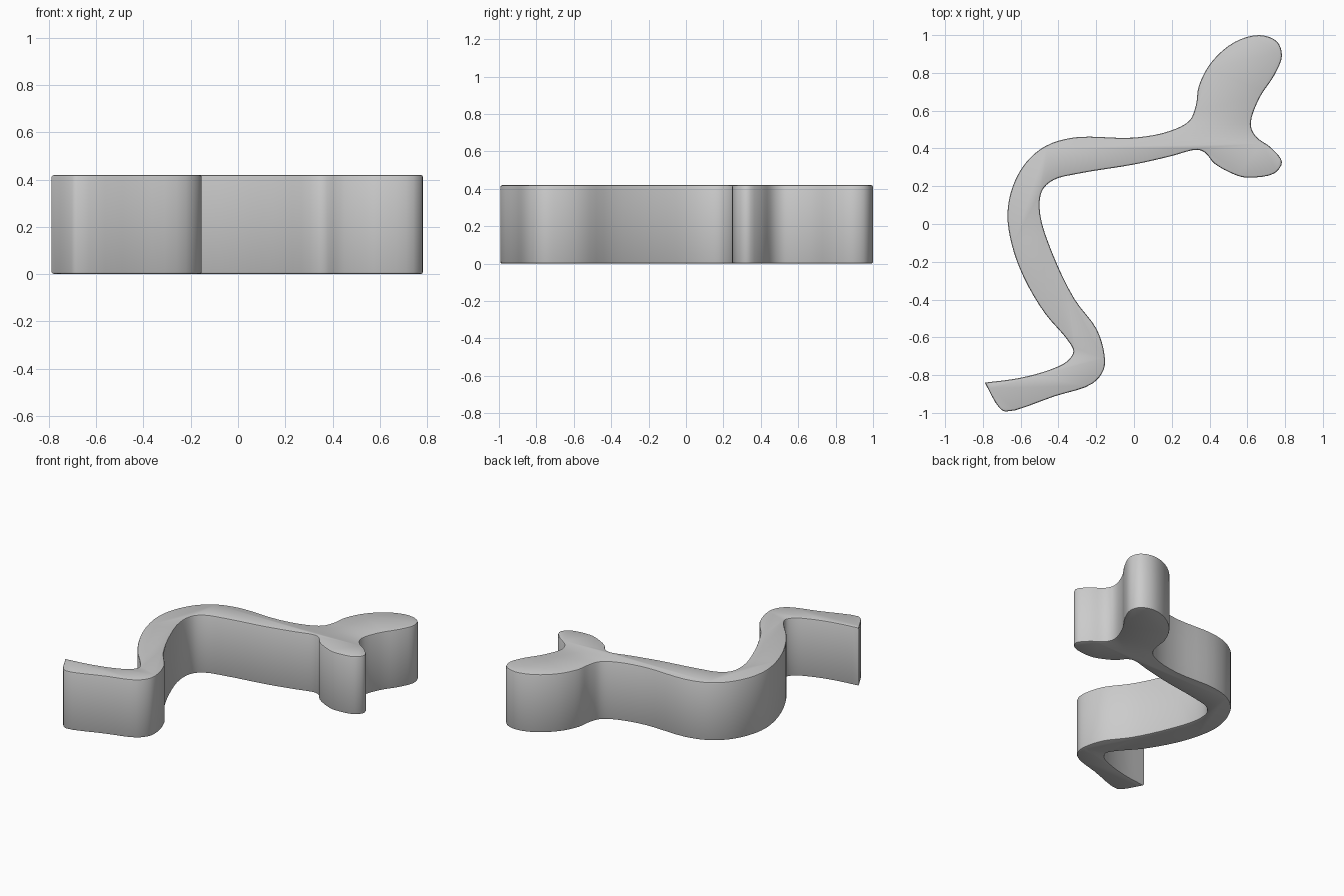
import bpy, bmesh
from mathutils import Vector

if "Cube" in bpy.data.objects:
    bpy.data.objects.remove(bpy.data.objects["Cube"])

HEIGHT, ROUND, STEPS = 0.42, 0.01, 4

# Outline seen from above, clockwise, starting at the sharp tip of the lower end
outer_edge = [(-.79, -.84), (-.605, -.815), (-.447, -.772), (-.355, -.727), (-.321, -.675),
              (-.352, -.614), (-.474, -.47), (-.585, -.28), (-.648, -.106), (-.67, .053),
              (-.643, .196), (-.574, .323), (-.468, .413), (-.31, .459), (0, .457), (.188, .492),
              (.294, .548)]
forked_head = [(.328, .63), (.343, .73), (.41, .857), (.532, .963), (.664, 1.0), (.757, .966),
               (.783, .89), (.743, .788), (.664, .667), (.618, .53), (.643, .466), (.728, .402),
               (.783, .328), (.743, .268), (.595, .246), (.532, .262), (.426, .32), (.378, .376)]
inner_edge = [(.335, .393), (.188, .357), (0, .315), (-.288, .268), (-.426, .233), (-.487, .175),
              (-.497, .053), (-.43, -.16), (-.315, -.397), (-.198, -.556), (-.157, -.688),
              (-.16, -.77), (-.22, -.845), (-.42, -.912), (-.68, -.993), (-.717, -.968), (-.79, -.84)]


def smooth_path(points):
    """Centripetal Catmull-Rom through the points; both ends stay sharp."""
    p = [Vector(q) for q in points]
    p = [2 * p[0] - p[1]] + p + [2 * p[-1] - p[-2]]
    out = []
    for a, b, c, d in zip(p, p[1:], p[2:], p[3:]):
        t1 = (b - a).length ** 0.5
        t2 = t1 + (c - b).length ** 0.5
        t3 = t2 + (d - c).length ** 0.5
        for i in range(STEPS):
            t = t1 + (t2 - t1) * i / STEPS
            ab = a.lerp(b, t / t1)
            bc = b.lerp(c, (t - t1) / (t2 - t1))
            cd = c.lerp(d, (t - t2) / (t3 - t2))
            out.append(ab.lerp(bc, t / t2).lerp(bc.lerp(cd, (t - t1) / (t3 - t1)), (t - t1) / (t2 - t1)))
    return out


# Forked hook: fill the outline, raise it, round both rims
bm = bmesh.new()
base = bm.faces.new([bm.verts.new((q.x, q.y, 0)) for q in
                     smooth_path(outer_edge + forked_head + inner_edge)])
raised = bmesh.ops.extrude_face_region(bm, geom=[base], use_keep_orig=True)
bmesh.ops.translate(bm, vec=(0, 0, HEIGHT),
                    verts=[v for v in raised["geom"] if isinstance(v, bmesh.types.BMVert)])
bmesh.ops.recalc_face_normals(bm, faces=bm.faces)
rims = [e for e in bm.edges if abs(e.verts[0].co.z - e.verts[1].co.z) < 1e-5]
bmesh.ops.bevel(bm, geom=rims, offset=ROUND, segments=2, profile=0.5, affect='EDGES')
mesh = bpy.data.meshes.new("forked_hook")
bm.to_mesh(mesh)
bm.free()

hook = bpy.data.objects.new("forked_hook", mesh)
bpy.context.collection.objects.link(hook)
bpy.context.view_layer.objects.active = hook
hook.select_set(True)
bpy.ops.object.shade_smooth_by_angle(angle=0.6)
